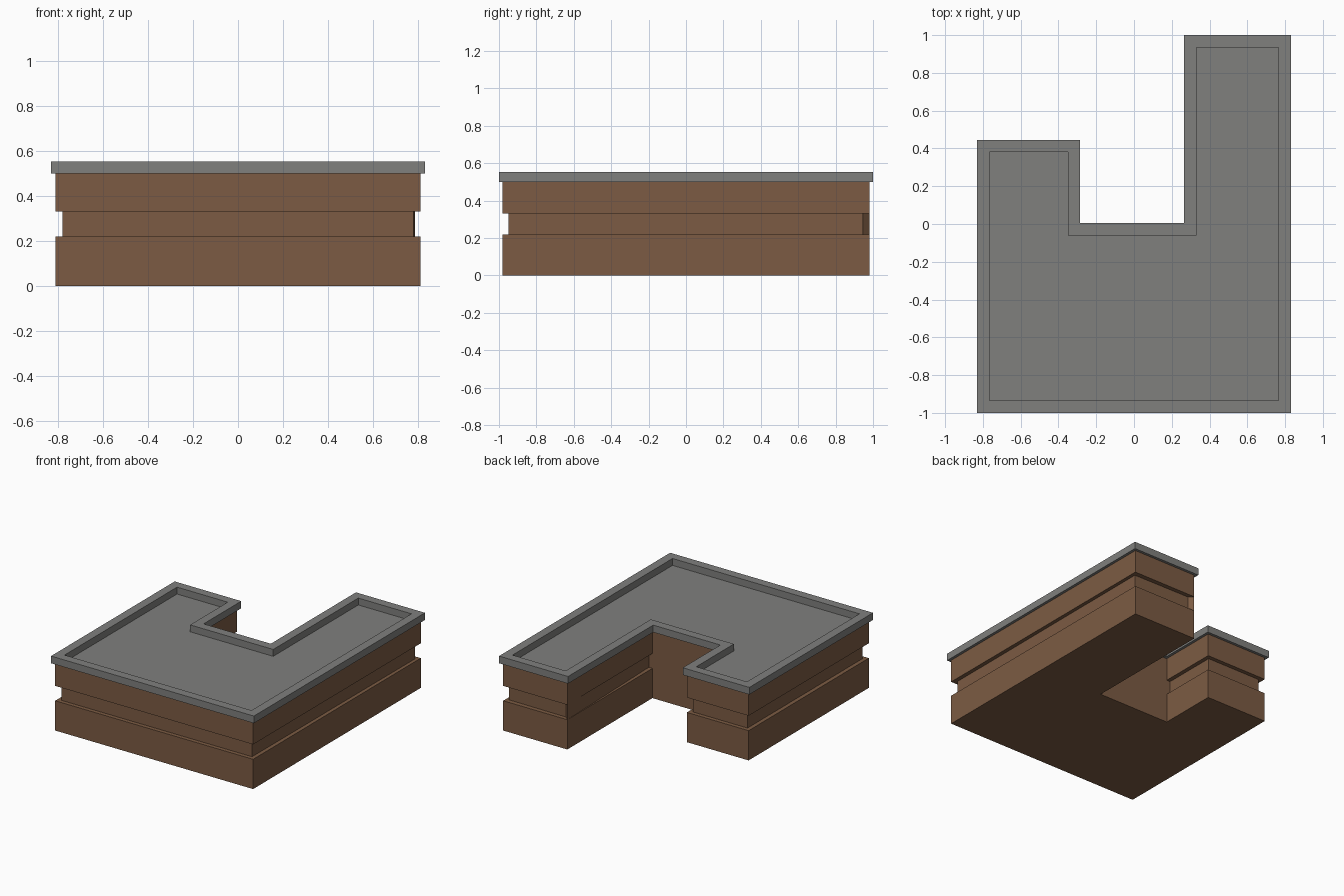
import bpy, bmesh

if "Cube" in bpy.data.objects:
    bpy.data.objects.remove(bpy.data.objects["Cube"])


def material(name, rgb):
    m = bpy.data.materials.new(name)
    m.diffuse_color = (*rgb, 1)
    m.use_nodes = True
    m.node_tree.nodes["Principled BSDF"].inputs["Base Color"].default_value = m.diffuse_color
    return m


BROWN = material("brown wall", (0.20, 0.105, 0.056))
GRAY = material("gray roof", (0.215, 0.215, 0.207))


def outline(d):
    """U-shaped plan, shrunk inward by d (counter-clockwise)."""
    return [(-0.83 + d, -1 + d), (0.83 - d, -1 + d), (0.83 - d, 1 - d),
            (0.265 + d, 1 - d), (0.265 + d, 0.005 - d), (-0.285 - d, 0.005 - d),
            (-0.285 - d, 0.445 - d), (-0.83 + d, 0.445 - d)]


def make_object(name, bm, mat):
    bmesh.ops.recalc_face_normals(bm, faces=bm.faces)
    me = bpy.data.meshes.new(name)
    bm.to_mesh(me)
    bm.free()
    me.materials.append(mat)
    ob = bpy.data.objects.new(name, me)
    bpy.context.collection.objects.link(ob)
    return ob


def ring(bm, pts, z):
    return [bm.verts.new((x, y, z)) for x, y in pts]


def bridge(bm, a, b):
    n = len(a)
    for i in range(n):
        j = (i + 1) % n
        bm.faces.new((a[i], a[j], b[j], b[i]))


def prism(name, pts, z0, z1, mat):
    bm = bmesh.new()
    low, high = ring(bm, pts, z0), ring(bm, pts, z1)
    bridge(bm, low, high)
    bm.faces.new(low[::-1])
    bm.faces.new(high)
    return make_object(name, bm, mat)


# Brown walls: lower and upper storeys
prism("lower_wall", outline(0.02), 0, 0.22, BROWN)
prism("upper_wall", outline(0.02), 0.33, 0.50, BROWN)

# Recessed band; the courtyard wall stays flush with the storeys
band = outline(0.05)
flush = outline(0.02)
band[2] = (0.785, 0.945)
for i in (4, 5):
    band[i] = (band[i][0], flush[i][1])
band.insert(4, flush[3])  # small angled fin at the inner wing corner
prism("recessed_band", band, 0.22, 0.33, BROWN)

# Roof tray: outer rim, flat rim top, inner rim and sunken floor
bm = bmesh.new()
outer_low, outer_top = ring(bm, outline(0), 0.50), ring(bm, outline(0), 0.553)
inner_top, inner_low = ring(bm, outline(0.065), 0.553), ring(bm, outline(0.065), 0.502)
bridge(bm, outer_low, outer_top)
bridge(bm, outer_top, inner_top)
bridge(bm, inner_top, inner_low)
bm.faces.new(inner_low)
bm.faces.new(outer_low[::-1])
make_object("roof_with_parapet", bm, GRAY)
